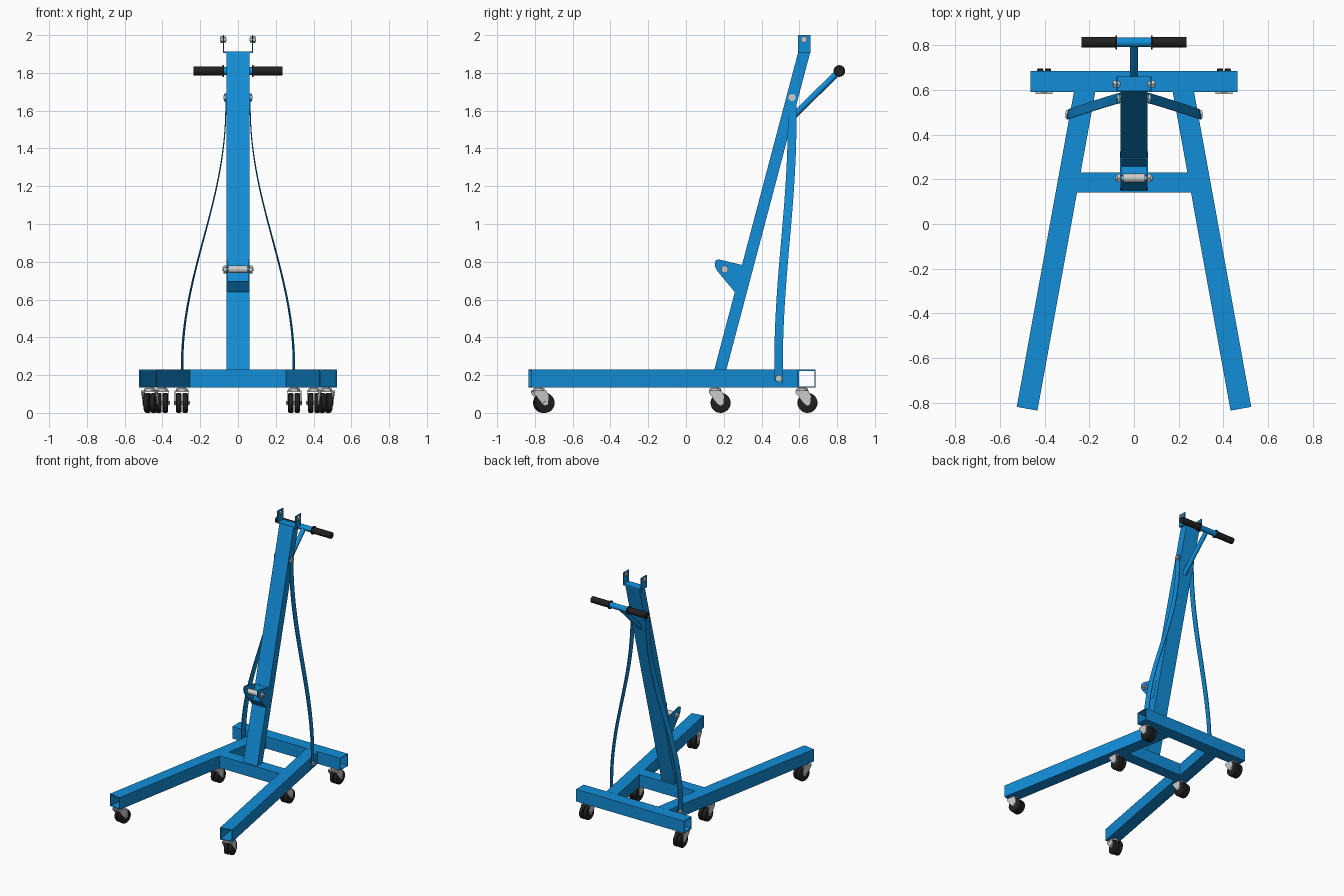
import bpy, bmesh
from math import radians, cos, sin
from mathutils import Vector as V, Matrix
from mathutils.geometry import interpolate_bezier

if "Cube" in bpy.data.objects:
    bpy.data.objects.remove(bpy.data.objects["Cube"])


def mat(name, rgb):
    m = bpy.data.materials.new(name)
    m.diffuse_color = (*rgb, 1)
    m.use_nodes = True
    m.node_tree.nodes["Principled BSDF"].inputs["Base Color"].default_value = m.diffuse_color
    return m


BLUE = mat("blue_paint", (0.006, 0.27, 0.69))
BLACK = mat("black_rubber", (0.015, 0.015, 0.015))


def finish(name, bm, material=None, mirror=False):
    bmesh.ops.recalc_face_normals(bm, faces=bm.faces)
    me = bpy.data.meshes.new(name)
    bm.to_mesh(me)
    bm.free()
    ob = bpy.data.objects.new(name, me)
    bpy.context.collection.objects.link(ob)
    if material:
        me.materials.append(material)
    bpy.ops.object.select_all(action='DESELECT')
    ob.select_set(True)
    bpy.context.view_layer.objects.active = ob
    bpy.ops.object.shade_smooth_by_angle(angle=radians(35))
    if mirror:
        mod = ob.modifiers.new("mirror", 'MIRROR')
        mod.use_mirror_merge = False
    return ob


def bridge(bm, a, b):
    for i in range(len(a)):
        j = (i + 1) % len(a)
        bm.faces.new((a[i], a[j], b[j], b[i]))


def tube(name, a, b, lat_a, lat_b, up, wall=0.006, mirror=False):
    """Open rectangular tube; lat/up are half-size vectors at each end."""
    bm = bmesh.new()
    rings = []
    for c, lat in ((a, lat_a), (b, lat_b)):
        c, lat, u = V(c), V(lat), V(up)
        for k in (0, wall):
            l, h = lat * (1 - k / lat.length), u * (1 - k / u.length)
            rings.append([bm.verts.new(c + l * p + h * q)
                          for p, q in ((-1, -1), (1, -1), (1, 1), (-1, 1))])
    oa, ia, ob, ib = rings
    for p, q in ((oa, ob), (ia, ib), (oa, ia), (ob, ib)):
        bridge(bm, p, q)
    return finish(name, bm, BLUE, mirror)


def add_rod(bm, a, b, r, n=24):
    a, b = V(a), V(b)
    d = b - a
    m = Matrix.Translation((a + b) / 2) @ d.to_track_quat('Z', 'Y').to_matrix().to_4x4()
    return bmesh.ops.create_cone(bm, cap_ends=True, segments=n, radius1=r, radius2=r,
                                 depth=d.length, matrix=m)['verts']


def rods(name, items, material=None, mirror=False):
    bm = bmesh.new()
    for it in items:
        add_rod(bm, *it)
    return finish(name, bm, material, mirror)


def add_plate(bm, prof, x0, x1):
    """Extrude a (y, z) profile from x0 to x1."""
    a = [bm.verts.new((x0, y, z)) for y, z in prof]
    b = [bm.verts.new((x1, y, z)) for y, z in prof]
    bm.faces.new(a)
    bm.faces.new(b)
    bridge(bm, a, b)


# Base frame: splayed legs, rear beam, middle crossbar
ZC, H = 0.182, 0.047
UP = (0, 0, H)
front, back = V((0.478, -0.826, ZC)), V((0.221, 0.59, ZC))
d = (back - front).normalized()
lat = V((d.y, -d.x, 0)) * H
tube("leg", front, back, lat, (H / d.y, 0, 0), UP, mirror=True)
tube("rear_beam", (-0.463, 0.638, ZC), (0.463, 0.638, ZC), (0, H, 0), (0, H, 0), UP)
skew = d / d.y * 0.045
tube("crossbar_half", (0, 0.185, ZC), (0.247, 0.185, ZC), (0, 0.045, 0), skew, UP, mirror=True)

# Leaning mast
tube("mast", (0, 0.182, 0.229), (0, 0.626, 1.91), (0.06, 0, 0), (0.06, 0, 0), (0, 0.032, 0))

# Top U bracket with bolts
bm = bmesh.new()
add_plate(bm, [(0.594, 1.905), (0.66, 1.905), (0.66, 1.913), (0.594, 1.913)], -0.08, 0.08)
for s in (-1, 1):
    add_plate(bm, [(0.594, 1.905), (0.66, 1.905), (0.66, 2), (0.594, 2)], s * 0.074, s * 0.08)
finish("top_bracket", bm, BLUE)
rods("top_bolt", [((0.08, 0.625, 1.977), (0.093, 0.625, 1.977), 0.018, 6),
                  ((0.064, 0.625, 1.977), (0.074, 0.625, 1.977), 0.016, 6),
                  ((0.06, 0.625, 1.977), (0.096, 0.625, 1.977), 0.009)], mirror=True)

# Lower ram bracket: side cheeks, back plate and pin
bm = bmesh.new()
cheek = [(0.256, 0.642), (0.29, 0.642), (0.325, 0.78), (0.297, 0.783), (0.175, 0.812), (0.16, 0.81),
         (0.152, 0.797), (0.154, 0.775), (0.163, 0.755)]
for s in (-1, 1):
    add_plate(bm, cheek, s * 0.055, s * 0.062)
add_plate(bm, [(0.256, 0.642), (0.262, 0.64), (0.298, 0.78), (0.29, 0.782)], -0.06, 0.06)
add_plate(bm, [(0.256, 0.642), (0.262, 0.646), (0.218, 0.699), (0.213, 0.695)], -0.06, 0.06)
finish("ram_bracket", bm, BLUE)
rods("ram_pin", [((-0.05, 0.205, 0.76), (0.05, 0.205, 0.76), 0.02),
                 ((-0.082, 0.205, 0.76), (0.082, 0.205, 0.76), 0.01)])
rods("ram_pin_nut", [((0.062, 0.205, 0.76), (0.076, 0.205, 0.76), 0.021, 6)], mirror=True)

# Curved flat side braces
p = [V((0.292, 0.49, 0.145)), V((0.292, 0.49, 0.25))]
mid = interpolate_bezier(V((0.296, 0.49, 0.25)), V((0.296, 0.49, 0.75)),
                         V((0.066, 0.567, 1.1)), V((0.064, 0.562, 1.62)), 24)
path = [p[0]] + list(mid) + [V((0.064, 0.562, 1.69))]
bm = bmesh.new()
prev = None
for i, c in enumerate(path):
    t = i / (len(path) - 1)
    w = d.lerp(V((0, 1, 0)), t).normalized() * 0.023
    n = V((0.0025, 0, 0))
    ring = [bm.verts.new(c + w * a + n * b) for a, b in ((-1, -1), (1, -1), (1, 1), (-1, 1))]
    if prev:
        bridge(bm, prev, ring)
    else:
        bm.faces.new(ring)
    prev = ring
bm.faces.new(prev)
finish("side_brace", bm, BLUE, mirror=True)
rods("brace_top_bolt", [((0.05, 0.562, 1.67), (0.074, 0.562, 1.67), 0.021, 6),
                        ((0.05, 0.562, 1.67), (0.078, 0.562, 1.67), 0.011)], mirror=True)
rods("brace_bottom_bolt", [((0.28, 0.49, 0.182), (0.306, 0.492, 0.182), 0.02, 6)], mirror=True)

# Push handle
HY, HZ = 0.812, 1.81
rods("handle_post", [((0, 0.555, 1.558), (0, HY, HZ), 0.017)], BLUE)
rods("handle_bar", [((-0.08, HY, HZ), (0.08, HY, HZ), 0.021)], BLUE)
rods("handle_grip", [((0.075, HY, HZ), (0.082, HY, HZ), 0.031),
                     ((0.08, HY, HZ), (0.235, HY, HZ), 0.024)], BLACK, mirror=True)


# Twin-wheel swivel casters, built at the origin then turned and placed
def caster(name, x, y, yaw):
    place = Matrix.Translation((x, y, 0)) @ Matrix.Rotation(yaw, 4, 'Z')
    wy, wz, r = 0.028, 0.053, 0.053
    bm = bmesh.new()
    for s in (-1, 1):
        add_rod(bm, (s * 0.003, wy, wz), (s * 0.031, wy, wz), r, 28)
    rim = [e for e in bm.edges if e.calc_face_angle(0) > 1]
    bmesh.ops.bevel(bm, geom=rim, offset=0.006, segments=2, affect='EDGES', profile=0.5)
    bm.transform(place)
    finish(name + "_wheels", bm, BLACK, True)
    bm = bmesh.new()
    fork = [(-0.034, 0.118), (0.034, 0.118), (0.046, 0.088), (0.042, 0.046),
            (0.028, 0.038), (0.014, 0.046), (-0.034, 0.105)]
    for s in (-1, 1):
        add_plate(bm, fork, s * 0.034, s * 0.038)
    add_plate(bm, [(-0.034, 0.11), (0.034, 0.11), (0.034, 0.118), (-0.034, 0.118)], -0.037, 0.037)
    add_rod(bm, (0, 0, 0.115), (0, 0, 0.128), 0.03)
    add_rod(bm, (0, 0, 0.126), (0, 0, 0.137), 0.02)
    add_rod(bm, (-0.043, wy, wz), (0.043, wy, wz), 0.009, 12)
    bm.transform(place)
    finish(name + "_fork", bm, None, True)


caster("front_caster", 0.468, -0.78, radians(12))
caster("middle_caster", 0.297, 0.155, 0)
caster("rear_caster", 0.402, 0.615, 0)
